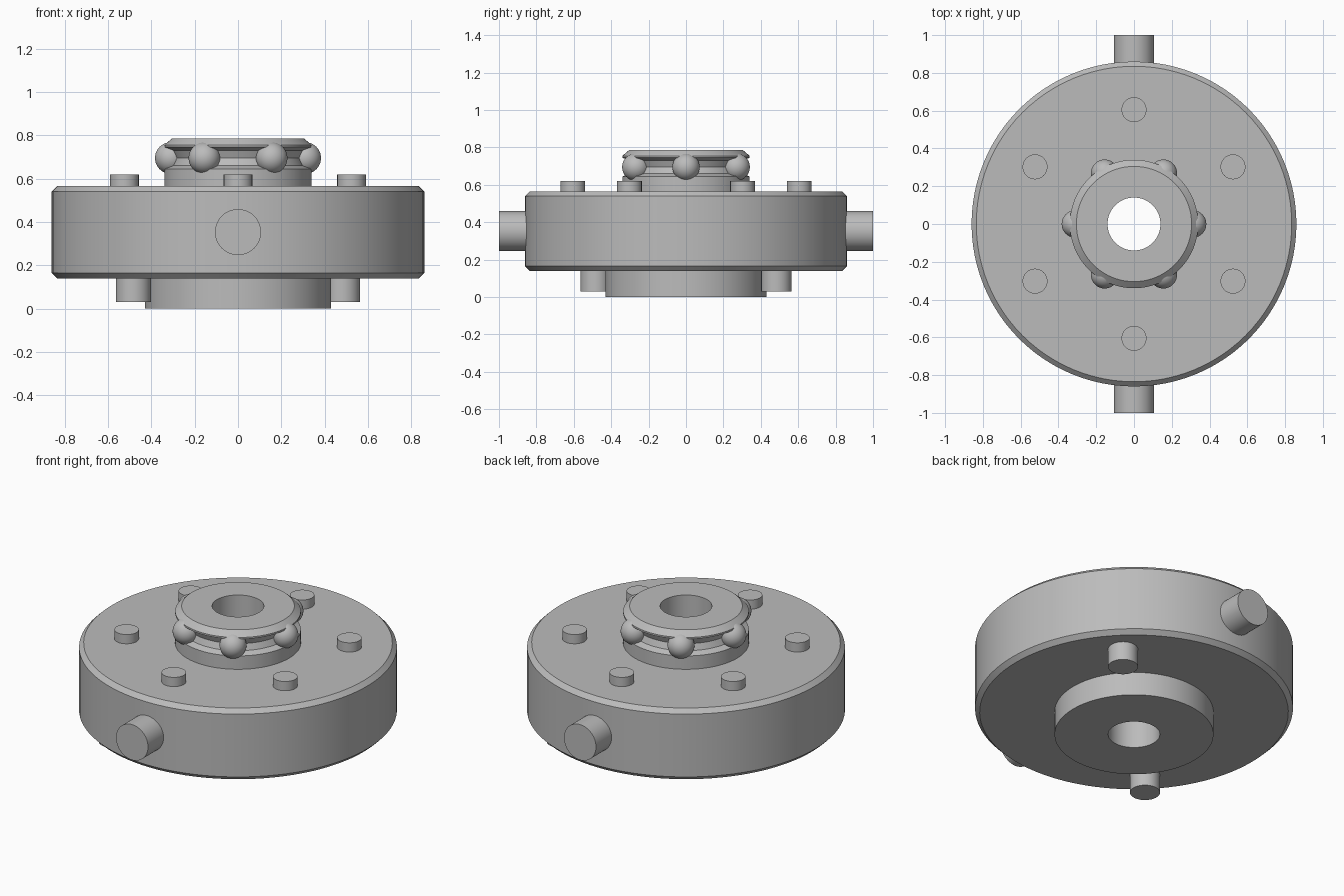
import bpy
from math import sin, cos, pi, radians
from mathutils import Vector

cube = bpy.data.objects.get("Cube")
if cube:
    bpy.data.objects.remove(cube, do_unlink=True)

# Single plain grey material
grey = bpy.data.materials.new("plain_grey")
grey.use_nodes = True
colour = (0.5, 0.5, 0.5, 1)
grey.diffuse_color = colour
grey.node_tree.nodes["Principled BSDF"].inputs["Base Color"].default_value = colour


def finish(obj, name):
    obj.name = name
    obj.data.materials.append(grey)
    bpy.ops.object.select_all(action="DESELECT")
    obj.select_set(True)
    bpy.context.view_layer.objects.active = obj
    bpy.ops.object.shade_smooth_by_angle(angle=radians(25))
    return obj


def lathe(name, profile, steps=96):
    """Revolve a closed (radius, height) profile about z."""
    n = len(profile)
    verts, faces = [], []
    for i in range(steps):
        a = 2 * pi * i / steps
        verts += [(r * cos(a), r * sin(a), z) for r, z in profile]
        k = (i + 1) % steps
        for j in range(n):
            m = (j + 1) % n
            faces.append((i * n + j, k * n + j, k * n + m, i * n + m))
    mesh = bpy.data.meshes.new(name)
    mesh.from_pydata(verts, [], faces)
    obj = bpy.data.objects.new(name, mesh)
    bpy.context.collection.objects.link(obj)
    return finish(obj, name)


def pin(name, start, end, radius):
    """Round pin between two points."""
    start, end = Vector(start), Vector(end)
    axis = end - start
    bpy.ops.mesh.primitive_cylinder_add(
        vertices=48, radius=radius, depth=axis.length, location=(start + end) / 2,
        rotation=axis.to_track_quat("Z", "Y").to_euler())
    return finish(bpy.context.object, name)


BORE = 0.14
DISC_R, DISC_LOW, DISC_TOP, BEVEL = 0.86, 0.14, 0.565, 0.025
HUB_R, BALL_Z = 0.34, 0.695

# Lower boss
lathe("lower_boss", [(BORE, 0), (0.43, 0), (0.43, DISC_LOW), (BORE, DISC_LOW)])

# Main disc with chamfered rims
lathe("main_disc", [
    (BORE, DISC_LOW), (DISC_R - BEVEL, DISC_LOW), (DISC_R, DISC_LOW + BEVEL),
    (DISC_R, DISC_TOP - BEVEL), (DISC_R - BEVEL, DISC_TOP), (BORE, DISC_TOP)])

# Hub with a rounded ball groove and a chamfered cap
groove = [(HUB_R - 0.05 * cos(a), BALL_Z + 0.05 * sin(a))
          for a in (radians(d) for d in range(-90, 91, 45))]
lathe("hub", [(BORE, DISC_TOP), (HUB_R, DISC_TOP)] + groove
      + [(HUB_R, 0.755), (HUB_R - 0.035, 0.785), (BORE, 0.785)])

# Balls seated in the groove, with studs between them on the disc
for i in range(6):
    a = i * pi / 3
    bpy.ops.mesh.primitive_uv_sphere_add(
        segments=40, ring_count=20, radius=0.073,
        location=(0.31 * cos(a), 0.31 * sin(a), BALL_Z))
    finish(bpy.context.object, f"ball_{i + 1}")
    b = a + pi / 6
    x, y = 0.605 * cos(b), 0.605 * sin(b)
    pin(f"top_stud_{i + 1}", (x, y, 0.5), (x, y, 0.62), 0.066)

# Opposed trunnions and lower locating pins
for side, s in (("front", -1), ("back", 1)):
    pin(f"{side}_trunnion", (0, s * 0.75, 0.353), (0, s, 0.353), 0.106)
    pin(f"{side}_locating_pin", (s * 0.483, s * 0.483, 0.2),
        (s * 0.483, s * 0.483, 0.03), 0.081)
